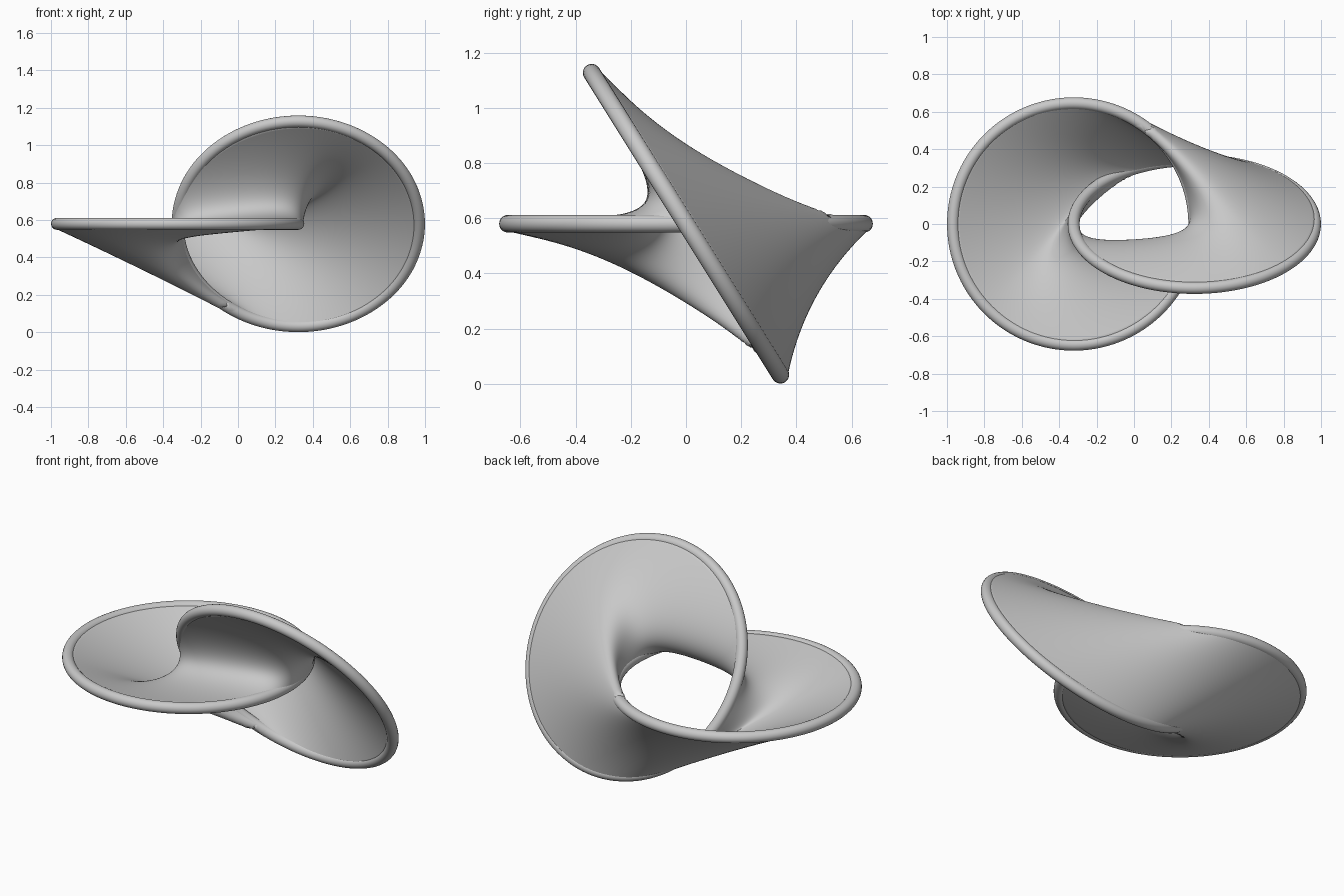
import bpy, bmesh, math
from mathutils import Vector

if "Cube" in bpy.data.objects:
    bpy.data.objects.remove(bpy.data.objects["Cube"], do_unlink=True)

# Proportions
R = 0.645            # ring radius
OFF = R / 2          # each ring passes through the centre of the other
TUBE = 0.032         # rim thickness radius
TILT = math.radians(58)
MID = Vector((0, 0, 0.58))
AROUND, ACROSS = 240, 40

grey = bpy.data.materials.new("plain_grey")
grey.use_nodes = True
colour = (0.58, 0.58, 0.58, 1)
grey.diffuse_color = colour
grey.node_tree.nodes["Principled BSDF"].inputs["Base Color"].default_value = colour


def flat_ring(t):
    return Vector((-OFF + R * math.cos(t), R * math.sin(t), 0))


def tilted_ring(s):
    side = R * math.sin(s)
    return Vector((OFF + R * math.cos(s), side * math.cos(TILT), -side * math.sin(TILT)))


def slide(u):
    """Draws the two rims together on the short back side."""
    return -math.pi / 4 * max(0, math.sin(u)) ** 2


# Half-turn axis that swaps the two rings
axis = Vector((0, -math.cos(TILT / 2), math.sin(TILT / 2)))


def cross_curve(u):
    """End points and bend point of the strip running between the rings."""
    a = flat_ring(u + math.pi / 4 + slide(u))
    b = tilted_ring(u - math.pi / 4 - slide(math.pi - u))
    k = math.sin(u)
    bend = (0.1 if k > 0 else -0.515) * k * k
    return a, (a + b) / 2 + axis * bend, b


def finish(obj):
    obj.data.materials.append(grey)
    bpy.ops.object.select_all(action='DESELECT')
    obj.select_set(True)
    bpy.context.view_layer.objects.active = obj
    bpy.ops.object.shade_smooth()


# Twisted sheet spanning both rings
bm = bmesh.new()
rows = []
for i in range(AROUND):
    a, c, b = cross_curve(2 * math.pi * i / AROUND)
    row = []
    for j in range(ACROSS + 1):
        v = j / ACROSS
        row.append(bm.verts.new(MID + a * (1 - v) ** 2 + c * 2 * v * (1 - v) + b * v * v))
    rows.append(row)
for i in range(AROUND):
    p, q = rows[i], rows[(i + 1) % AROUND]
    for j in range(ACROSS):
        bm.faces.new((p[j], q[j], q[j + 1], p[j + 1]))
bmesh.ops.recalc_face_normals(bm, faces=bm.faces)
mesh = bpy.data.meshes.new("twisted_sheet")
bm.to_mesh(mesh)
bm.free()
sheet = bpy.data.objects.new("twisted_sheet", mesh)
bpy.context.collection.objects.link(sheet)
finish(sheet)
thick = sheet.modifiers.new("thickness", 'SOLIDIFY')
thick.thickness = 0.054
thick.offset = 0

# Rounded rims
for name, x, tilt in (("flat_rim", -OFF, 0), ("tilted_rim", OFF, -TILT)):
    bpy.ops.mesh.primitive_torus_add(
        major_radius=R, minor_radius=TUBE, major_segments=160, minor_segments=20,
        location=MID + Vector((x, 0, 0)), rotation=(tilt, 0, 0))
    rim = bpy.context.object
    rim.name = name
    finish(rim)
